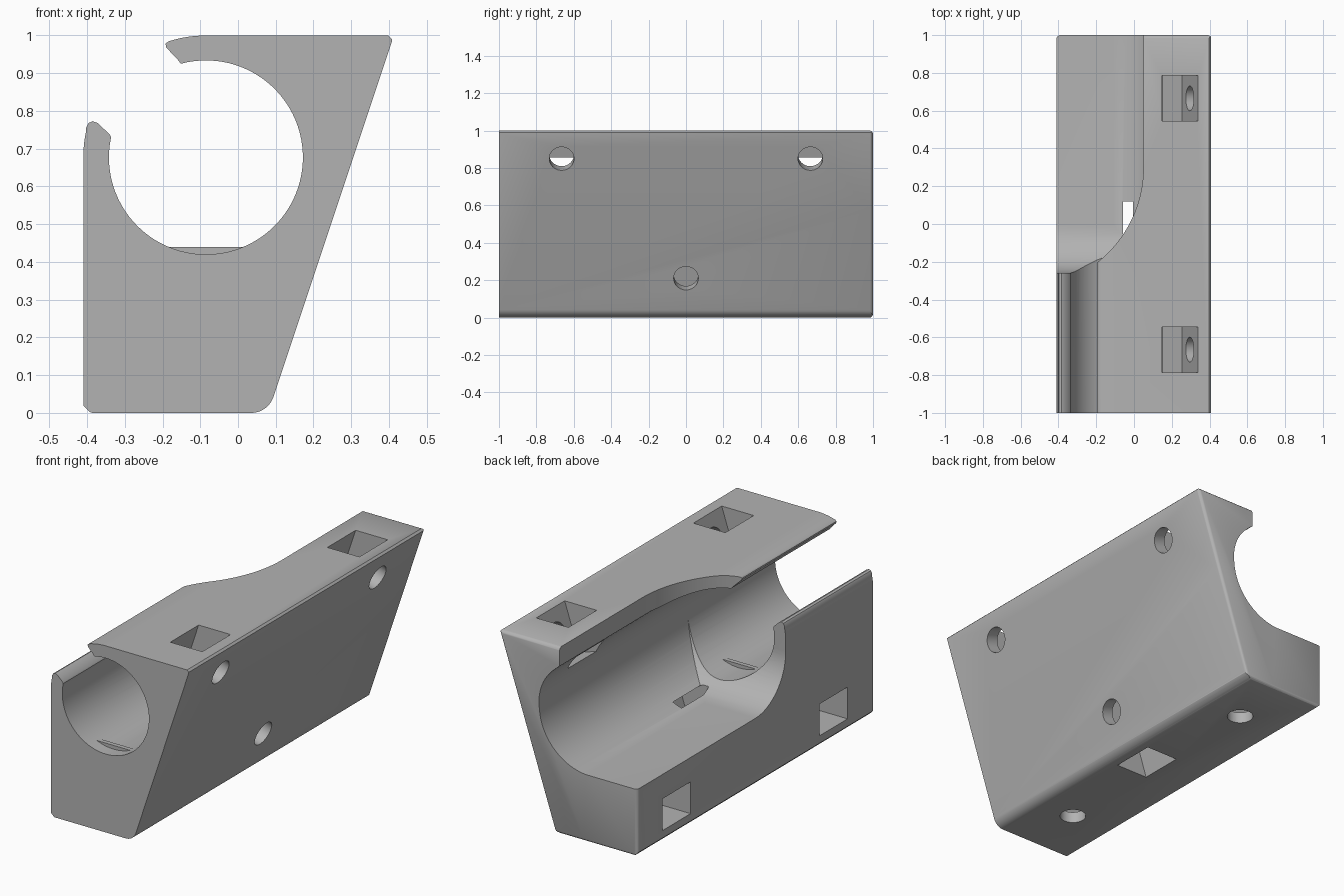
import bpy, bmesh, math
from mathutils import Vector, Matrix

if "Cube" in bpy.data.objects:
    bpy.data.objects.remove(bpy.data.objects["Cube"])

grey = bpy.data.materials.new("light grey")
grey.diffuse_color = (0.45, 0.45, 0.45, 1)
grey.use_nodes = True
grey.node_tree.nodes["Principled BSDF"].inputs["Base Color"].default_value = grey.diffuse_color


def arc(cx, cy, r, a0, a1, n):
    """Points on an arc, angles in degrees."""
    return [(cx + r * math.cos(math.radians(a0 + (a1 - a0) * i / n)),
             cy + r * math.sin(math.radians(a0 + (a1 - a0) * i / n))) for i in range(n + 1)]


def finish(name, bm):
    """Turn a closed bmesh into an object with outward normals."""
    bmesh.ops.recalc_face_normals(bm, faces=bm.faces)
    if bm.calc_volume(signed=True) < 0:
        bmesh.ops.reverse_faces(bm, faces=bm.faces)
    me = bpy.data.meshes.new(name)
    bm.to_mesh(me)
    bm.free()
    ob = bpy.data.objects.new(name, me)
    bpy.context.collection.objects.link(ob)
    me.materials.append(grey)
    return ob


def prism(name, pts, a, b, axis="y"):
    """Extrude a 2D outline from a to b along an axis."""
    place = {"x": lambda p, t: (t, p[0], p[1]),
             "y": lambda p, t: (p[0], t, p[1]),
             "z": lambda p, t: (p[0], p[1], t)}[axis]
    bm = bmesh.new()
    lo = [bm.verts.new(place(p, a)) for p in pts]
    hi = [bm.verts.new(place(p, b)) for p in pts]
    n = len(pts)
    bm.faces.new(lo)
    bm.faces.new(hi[::-1])
    for i in range(n):
        bm.faces.new((lo[i], hi[i], hi[(i + 1) % n], lo[(i + 1) % n]))
    return finish(name, bm)


def rod(name, p0, p1, r):
    """Cylinder between two points."""
    p0, p1 = Vector(p0), Vector(p1)
    bm = bmesh.new()
    m = Matrix.Translation((p0 + p1) / 2) @ (p1 - p0).to_track_quat("Z", "Y").to_matrix().to_4x4()
    bmesh.ops.create_cone(bm, cap_ends=True, segments=32, radius1=r, radius2=r,
                          depth=(p1 - p0).length, matrix=m)
    return finish(name, bm)


def volume(me):
    bm = bmesh.new()
    bm.from_mesh(me)
    v = bm.calc_volume(signed=True)
    bm.free()
    return v


def boolean(ob, tool, op="DIFFERENCE"):
    """Apply a boolean; keep the first solver whose result has a sane volume."""
    before = ob.data.copy()
    v0 = volume(before)
    for solver in ("EXACT", "MANIFOLD", "FLOAT"):
        m = ob.modifiers.new("cut", "BOOLEAN")
        m.object, m.operation, m.solver = tool, op, solver
        bpy.context.view_layer.objects.active = ob
        bpy.ops.object.modifier_apply(modifier="cut")
        if 0.25 * v0 < volume(ob.data) < 1.001 * v0:
            break
        ob.data = before.copy()
    bpy.data.objects.remove(tool)


BX, BZ, BR = -0.085, 0.677, 0.257          # bore centre and radius

# Clip-shaped body: bore outline, lower tip, outer wall, base, slanted side, upper lip
outline = arc(BX, BZ, BR, 105, -192, 72)
outline += [(-0.34, 0.738), (-0.372, 0.768), (-0.385, 0.773), (-0.396, 0.768), (-0.402, 0.757)]
outline += arc(BX, BZ, 0.325, 168, 180, 4)
outline += [(-0.41, 0.02), (-0.392, 0.002), (-0.385, 0)]
outline += arc(0.035, 0.062, 0.062, -90, -18.4, 10)
outline += [(0.408, 0.985), (0.408, 0.99), (0.398, 1.0)]
outline += arc(BX, BZ, 0.323, 90, 108, 6)
outline += [(-0.192, 0.978), (-0.19, 0.968), (-0.158, 0.934)]
body = prism("clip_body", outline, -1, 1)

# Soften the outer rim of the back end with a rounded envelope
bm = bmesh.new()
for y, d in ((-1.1, -0.002), (0.98, -0.002), (0.989, 0.002), (0.996, 0.008), (1.002, 0.02)):
    for z in (d, 1 - d):
        bm.verts.new((-0.41 + d, y, z))
        bm.verts.new((0.08 + z / 3 - 1.054 * d, y, z))
hull = bmesh.ops.convex_hull(bm, input=bm.verts)
envelope = finish("envelope", bm)
boolean(body, envelope, "INTERSECT")

# Open channel at the back, with a rounded end
channel = prism("channel", [(-0.6, 0.36)] + arc(-0.13, 0.66, 0.30, -90, 54, 36)
                + [(-0.6, 0.903)], -0.6, 1.2)
run_out = prism("run_out", [(1.1, 0.361)] + arc(0, 0.62, 0.259, -90, -180, 16)
                + [(-0.259, 1.2), (1.1, 1.2)], -0.8, 0.8, "x")
boolean(channel, run_out, "INTERSECT")
boolean(body, channel)

# Curved cut through the upper lip
lip_cut = prism("lip_cut", [(-0.7, 1.2), (0.05, 1.2)] + arc(-0.59, 0.3, 0.64, 0, -75, 28)
                + [(-0.7, -0.318)], 0.885, 1.2, "z")
boolean(body, lip_cut)

# Nut pockets and screw holes square to the slanted side
n = Vector((0.949, -0.316))
u = Vector((0.316, 0.949))


def slanted_fixing(y, corner, t0, t1, centre):
    c = Vector(corner)
    box = [c + u * t0, c + u * t1, c + u * t1 - n * 0.18, c + u * t0 - n * 0.18]
    boolean(body, prism("nut_pocket", box, y - 0.12, y + 0.12))
    p, q = Vector(centre) + n * 0.1, Vector(centre) - n * 0.12
    boolean(body, rod("screw_hole", (p.x, y, p.y), (q.x, y, q.y), 0.066))


for y in (-0.665, 0.665):
    slanted_fixing(y, (0.253, 0.745), 0, 0.45, (0.362, 0.85))
slanted_fixing(0, (0.085, 0.23), -0.4, 0.12, (0.151, 0.21))

# Nut pockets in the flat side wall with screw holes in the base
for y in (-0.665, 0.665):
    slot = [(-0.6, 0.06), (-0.03, 0.06), (-0.03, 0.23), (-0.6, 0.23)]
    boolean(body, prism("side_pocket", slot, y - 0.118, y + 0.118))
    boolean(body, rod("base_hole", (-0.15, y, -0.1), (-0.15, y, 0.15), 0.066))

bpy.ops.object.select_all(action="DESELECT")
body.select_set(True)
bpy.context.view_layer.objects.active = body
bpy.ops.object.shade_smooth_by_angle(angle=math.radians(30))

# Small stop ribs across the bottom of the bore
half = math.degrees(math.acos((BZ - 0.442) / BR))
for i, y in enumerate((-0.92, -0.34)):
    prism("stop_rib_%d" % (i + 1), arc(BX, BZ, BR + 0.002, -90 - half, -90 + half, 12),
          y - 0.012, y + 0.012)
